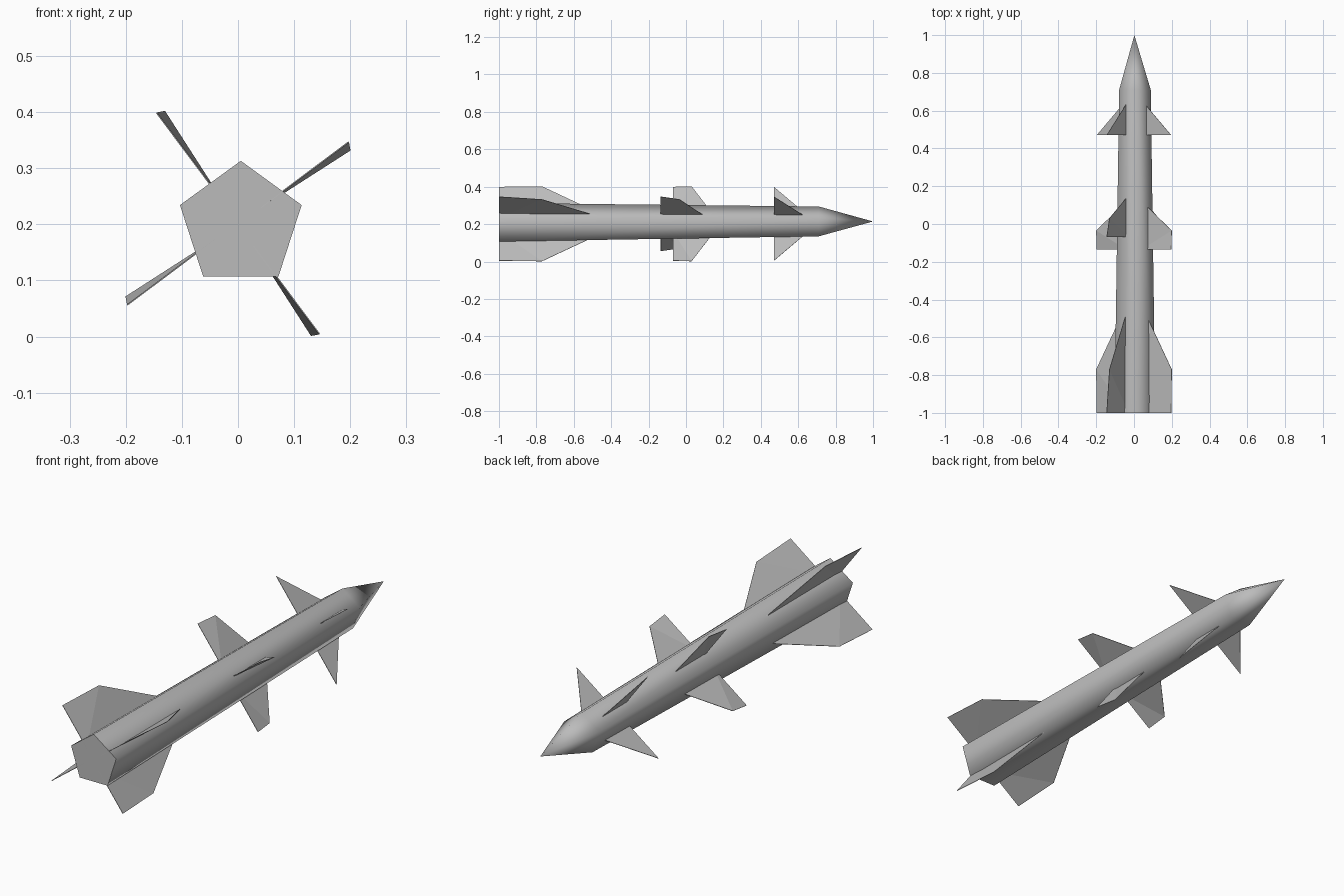
import bpy, bmesh, math
from mathutils import Vector

cube = bpy.data.objects.get("Cube")
if cube:
    bpy.data.objects.remove(cube, do_unlink=True)

# Single grey paint
grey = bpy.data.materials.new("light_grey_paint")
grey.use_nodes = True
colour = (0.5, 0.5, 0.5, 1)
grey.diffuse_color = colour
grey.node_tree.nodes["Principled BSDF"].inputs["Base Color"].default_value = colour


def add_object(name, bm):
    mesh = bpy.data.meshes.new(name)
    bm.to_mesh(mesh)
    bm.free()
    mesh.materials.append(grey)
    obj = bpy.data.objects.new(name, mesh)
    bpy.context.collection.objects.link(obj)
    return obj


# Five-sided tapering body with a pointed nose
SIDES = 5
bm = bmesh.new()


def ring(y, radius, z):
    angles = [math.pi / 2 + i * math.tau / SIDES for i in range(SIDES)]
    return [bm.verts.new((0.005 + radius * math.cos(a), y, z + radius * math.sin(a)))
            for a in angles]


tail = ring(-1, 0.114, 0.199)
shoulder = ring(0.71, 0.088, 0.206)
tip = bm.verts.new((0.002, 1, 0.214))
bm.faces.new(tail)
for i in range(SIDES):
    j = (i + 1) % SIDES
    bm.faces.new((tail[i], tail[j], shoulder[j], shoulder[i]))
    bm.faces.new((shoulder[i], shoulder[j], tip))
bmesh.ops.recalc_face_normals(bm, faces=bm.faces)
body = add_object("body", bm)
bpy.ops.object.select_all(action="DESELECT")
body.select_set(True)
bpy.context.view_layer.objects.active = body
bpy.ops.object.shade_smooth_by_angle(angle=math.radians(80))


# Thin fins in a diagonal cross, with the tip chord slightly twisted
CENTRE_Z = 0.2015
TIP = 0.245
ROOT = 0.05


def fin(name, angle, rear, tip_front, root_front):
    def point(y, radius, twist=0):
        a = math.radians(angle + twist)
        return Vector((radius * math.cos(a), y, CENTRE_Z + radius * math.sin(a)))

    pts = [point(rear, ROOT), point(rear, TIP, 1.4)]
    if tip_front > rear:
        pts.append(point(tip_front, TIP - 0.006, -1.8))
    pts.append(point(root_front, ROOT))
    fm = bmesh.new()
    v = [fm.verts.new(p) for p in pts]
    for k in range(1, len(v) - 1):
        fm.faces.new((v[0], v[k], v[k + 1]))
    obj = add_object(name, fm)
    skin = obj.modifiers.new("thickness", "SOLIDIFY")
    skin.thickness = 0.002
    skin.offset = 0


for side, angle in (("upper_left", 35), ("upper_right", 125),
                    ("lower_right", 215), ("lower_left", 305)):
    steep = side in ("upper_right", "lower_left")
    shift = 0.065 if steep else 0
    fin("tail_fin_" + side, angle, -1, -0.77, -0.43)
    fin("middle_fin_" + side, angle, -0.135 + shift, -0.035 + shift, 0.12 + shift * 0.5)
    fin("nose_fin_" + side, angle, 0.47, 0.47, 0.655)
